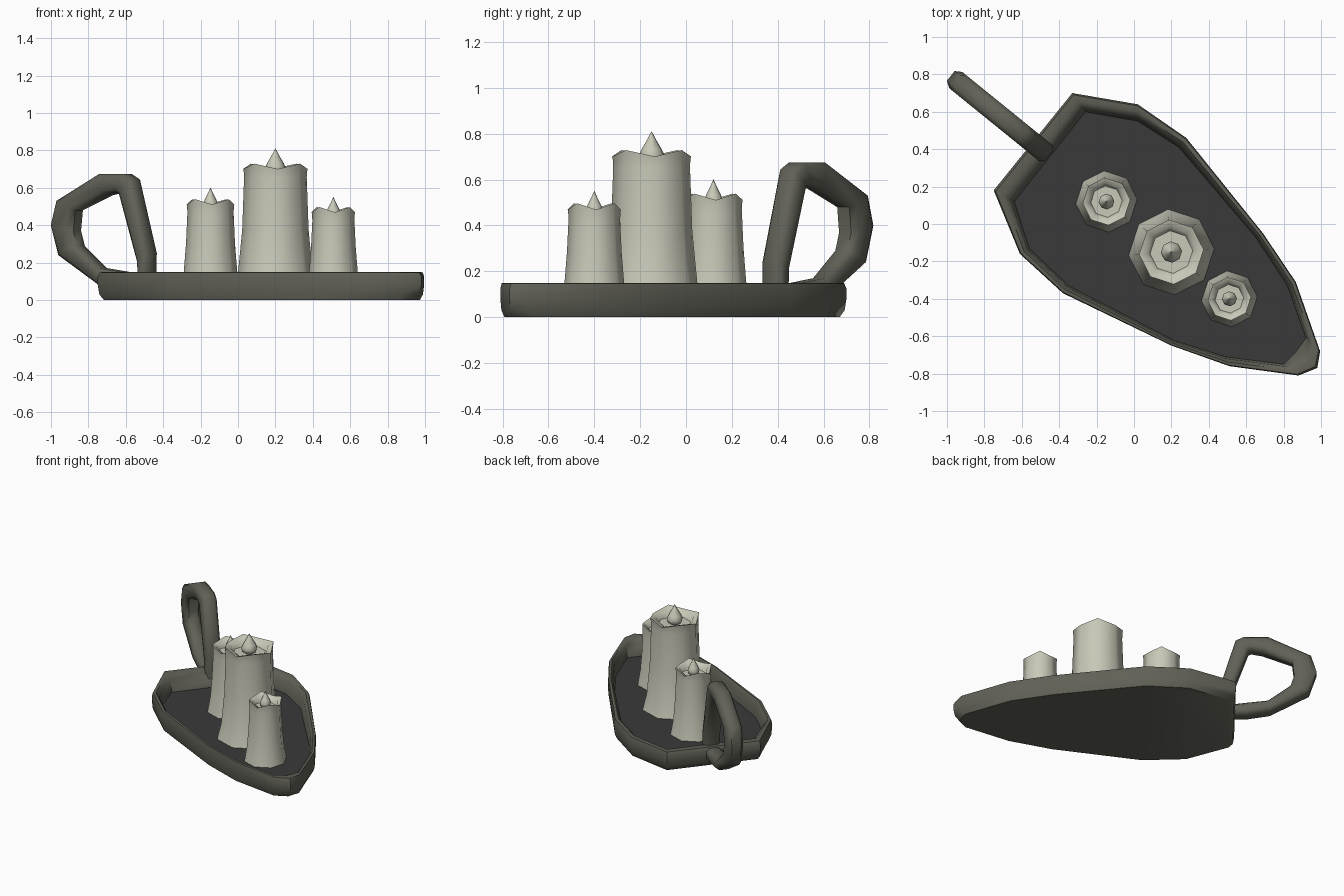
import bpy, bmesh, math

if "Cube" in bpy.data.objects:
    bpy.data.objects.remove(bpy.data.objects["Cube"])


def material(name, rgb):
    m = bpy.data.materials.new(name)
    m.diffuse_color = (*rgb, 1)
    m.use_nodes = True
    m.node_tree.nodes["Principled BSDF"].inputs["Base Color"].default_value = m.diffuse_color
    return m


BRONZE = material("dark bronze", (0.118, 0.118, 0.095))
DARK = material("charcoal floor", (0.041, 0.041, 0.042))
CREAM = material("cream wax", (0.58, 0.58, 0.48))


def loft(name, rings, mats, angle=50):
    """Skin a list of equal-length vertex rings and close both ends."""
    n = len(rings[0])
    verts = [p for r in rings for p in r]
    faces = []
    for k in range(len(rings) - 1):
        for i in range(n):
            j = (i + 1) % n
            faces.append((k * n + i, k * n + j, (k + 1) * n + j, (k + 1) * n + i))
    faces.append(tuple(reversed(range(n))))
    faces.append(tuple(range((len(rings) - 1) * n, len(rings) * n)))
    me = bpy.data.meshes.new(name)
    me.from_pydata(verts, [], faces)
    bm = bmesh.new()
    bm.from_mesh(me)
    bmesh.ops.recalc_face_normals(bm, faces=bm.faces)
    bm.to_mesh(me)
    bm.free()
    for m in mats:
        me.materials.append(m)
    for p in me.polygons:
        p.use_smooth = True
    me.set_sharp_from_angle(angle=math.radians(angle))
    ob = bpy.data.objects.new(name, me)
    bpy.context.collection.objects.link(ob)
    return ob


FLOOR = .035

# Tray: outer and inner outlines, counter-clockwise seen from above
outer = [(-.33, .70), (-.75, .18), (-.61, -.16), (-.38, -.37), (.20, -.65),
         (.51, -.76), (.88, -.81), (.98, -.77), (.995, -.68), (.865, -.31),
         (.69, -.05), (.28, .46), (.02, .64)]
inner = [(-.26, .60), (-.64, .12), (-.56, -.13), (-.35, -.33), (.21, -.62),
         (.49, -.71), (.80, -.75), (.86, -.69), (.92, -.61), (.82, -.33),
         (.65, -.07), (.24, .41), (.02, .55)]


def tray_ring(t, z):
    return [(a[0] + (b[0] - a[0]) * t, a[1] + (b[1] - a[1]) * t, z)
            for a, b in zip(outer, inner)]


tray = loft("tray", [tray_ring(t, z) for t, z in
                     [(.3, 0), (.08, .03), (0, .08), (0, .125), (.1, .148),
                      (.45, .15), (.8, .125), (1, FLOOR)]], [BRONZE, DARK])
for p in tray.data.polygons:
    if p.normal.z > .99 and abs(p.center.z - FLOOR) < .005:
        p.material_index = 1

# Handle: outer/inner edge pairs of the loop as (x, z), in a slanted upright plane
pairs = [((-.44, .06), (-.53, .06)), ((-.435, .25), (-.54, .21)),
         ((-.525, .645), (-.635, .565)), ((-.57, .675), (-.65, .575)),
         ((-.72, .675), (-.69, .56)), ((-.97, .53), (-.83, .48)),
         ((-1.0, .40), (-.84, .37)), ((-.96, .24), (-.82, .29)),
         ((-.75, .085), (-.70, .17)), ((-.60, .055), (-.60, .15)),
         ((-.49, .055), (-.49, .13))]
section = [(1, .6), (.55, 1), (-.55, 1), (-1, .6), (-1, -.6), (-.55, -1),
           (.55, -1), (1, -.6)]
SIDE, HALF = (.62, .78), .056      # direction across the plane, half width
rings = []
for (ax, az), (bx, bz) in pairs:
    ring = []
    hx, hz = (ax - bx) / 2, (az - bz) / 2
    if abs(hx) > .025:
        hx -= math.copysign(.02, hx)
    for c, s in section:
        x, z = (ax + bx) / 2 + hx * c, (az + bz) / 2 + hz * c
        y = .37 + (-.46 - x) * .81
        ring.append((x + SIDE[0] * s * HALF, y + SIDE[1] * s * HALF, z))
    rings.append(ring)
loft("handle", rings, [BRONZE])


# Candles: flared octagonal body, wavy hollow top and teardrop flame
def circle(x, y, r, z, wave=0.0, n=8):
    return [(x + r * math.cos(2 * math.pi * (i + .1) / n),
             y + r * math.sin(2 * math.pi * (i + .1) / n),
             z + (wave if i % 2 else -wave)) for i in range(n)]


def candle(name, x, y, base, r, h, tip, fr):
    body = [(base, FLOOR - .003, 0), (base * .87, .15, 0),
            (r * 1.06, .15 + .4 * (h - .15), 0), (r, h - .06, 0),
            (r * 1.01, h - .022, .008), (r * 1.03, h, .014),
            (r * .80, h - .012, .010), (r * .68, h - .05, 0)]
    loft(name, [circle(x, y, a, z, w) for a, z, w in body], [CREAM])
    b = h - .055
    f = tip - b
    flame = [(fr * .45, b), (fr * .9, b + .14 * f), (fr, b + .3 * f),
             (fr * .78, b + .48 * f), (fr * .33, b + .77 * f), (.001, tip)]
    loft(name + "_flame", [circle(x, y, a, z) for a, z in flame], [CREAM])


candle("large_candle", .20, -.15, .23, .168, .715, .81, .057)
candle("left_candle", -.147, .12, .165, .124, .525, .60, .042)
candle("right_candle", .51, -.40, .15, .113, .483, .55, .040)
